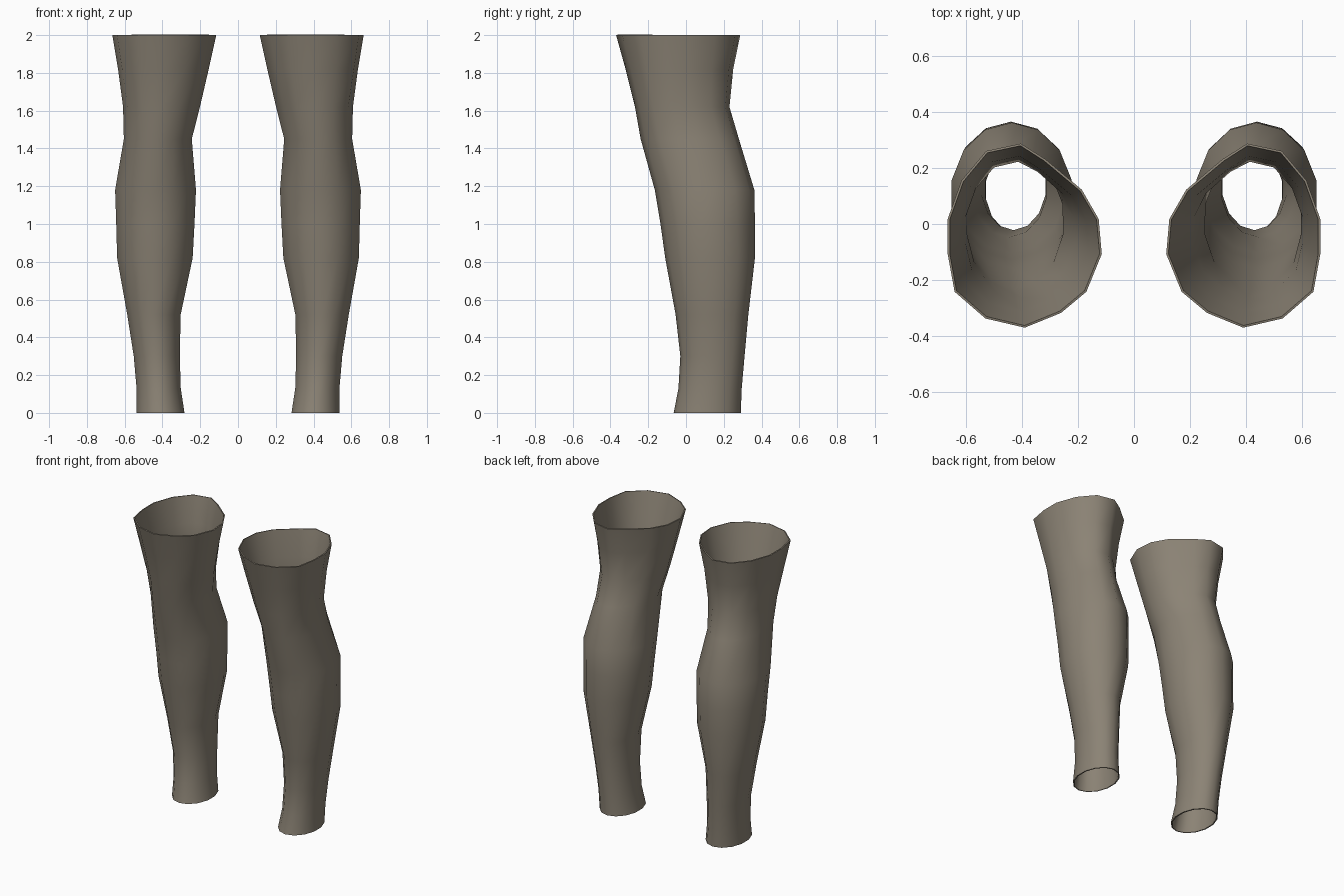
import bpy
import bmesh
import math

cube = bpy.data.objects.get("Cube")
if cube:
    bpy.data.objects.remove(cube, do_unlink=True)

# Material
cloth = bpy.data.materials.new("taupe cloth")
cloth.use_nodes = True
color = (0.26, 0.227, 0.178, 1)
cloth.diffuse_color = color
bsdf = cloth.node_tree.nodes["Principled BSDF"]
bsdf.inputs["Base Color"].default_value = color
bsdf.inputs["Roughness"].default_value = 0.8

# Rings of the left leg: height, inner x, outer x, front y, back y
RINGS = [
    (0.00, 0.28, 0.54, -0.065, 0.29),
    (0.13, 0.30, 0.54, -0.04, 0.295),
    (0.30, 0.305, 0.555, -0.03, 0.31),
    (0.52, 0.30, 0.59, -0.055, 0.33),
    (0.82, 0.235, 0.645, -0.11, 0.365),
    (1.00, 0.225, 0.65, -0.135, 0.365),
    (1.18, 0.217, 0.656, -0.165, 0.362),
    (1.45, 0.242, 0.607, -0.24, 0.28),
    (1.62, 0.20, 0.61, -0.27, 0.23),
    (1.82, 0.155, 0.635, -0.32, 0.25),
    (2.00, 0.115, 0.665, -0.37, 0.287),
]
SIDES = 14

# Thigh cross-section, broad in front and narrow behind, from the front round the outside
THIGH = [(0, -1), (.51, -.9), (.91, -.61), (1, -.2), (1, .18), (.82, .6), (.5, .92),
         (.05, 1), (-.27, .83), (-.74, .5), (-.96, .18), (-1, -.2), (-.8, -.61), (-.47, -.84)]


def section(i, z):
    """Unit cross-section point: round at the calf, shaped at the thigh."""
    a = 2 * math.pi * i / SIDES - math.pi / 2
    t = min(1, max(0, (z - 1.2) / 0.6))
    tx, ty = THIGH[i]
    return math.cos(a) * (1 - t) + tx * t, math.sin(a) * (1 - t) + ty * t


def make_stocking(name, side):
    bm = bmesh.new()
    rings = []
    for z, x0, x1, y0, y1 in RINGS:
        ring = []
        for i in range(SIDES):
            u, v = section(i, z)
            x = (x0 + x1) / 2 + u * (x1 - x0) / 2
            y = (y0 + y1) / 2 + v * (y1 - y0) / 2
            ring.append(bm.verts.new((side * x, y, z)))
        rings.append(ring)
    for low, high in zip(rings, rings[1:]):
        for i in range(SIDES):
            j = (i + 1) % SIDES
            quad = [low[i], low[j], high[j], high[i]]
            bm.faces.new(quad if side > 0 else quad[::-1])
    mesh = bpy.data.meshes.new(name)
    bm.to_mesh(mesh)
    bm.free()
    mesh.materials.append(cloth)
    obj = bpy.data.objects.new(name, mesh)
    bpy.context.collection.objects.link(obj)

    # Thin cloth wall, open at both ends
    wall = obj.modifiers.new("wall", "SOLIDIFY")
    wall.thickness = 0.008
    wall.offset = -1
    bpy.ops.object.select_all(action="DESELECT")
    obj.select_set(True)
    bpy.context.view_layer.objects.active = obj
    bpy.ops.object.modifier_apply(modifier=wall.name)
    bpy.ops.object.shade_smooth_by_angle(angle=math.radians(50))


make_stocking("left_stocking", 1)
make_stocking("right_stocking", -1)
